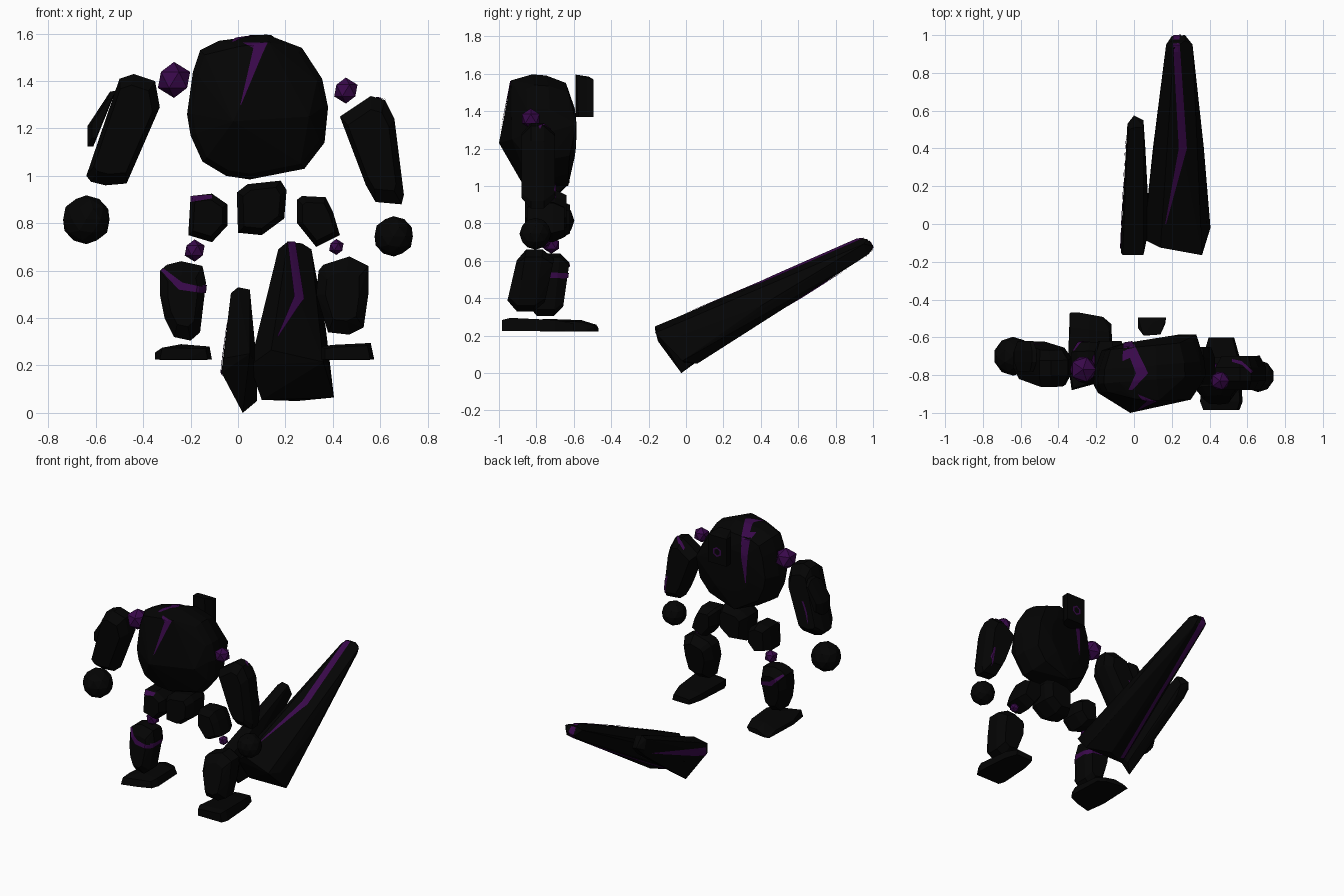
import bpy, bmesh
from mathutils import Vector
from mathutils.bvhtree import BVHTree


def material(name, rgb):
    m = bpy.data.materials.new(name)
    m.diffuse_color = (*rgb, 1)
    return m


STONE = material("black_stone", (0.0012, 0.0012, 0.0012))
GLOW = material("purple_crystal", (0.04, 0.0025, 0.068))
trees = {}


def finish(name, bm, mat):
    me = bpy.data.meshes.new(name)
    bm.to_mesh(me)
    me.materials.append(mat)
    bpy.context.collection.objects.link(bpy.data.objects.new(name, me))
    trees[name] = BVHTree.FromBMesh(bm)
    bm.free()


def hull(name, pts, mat=STONE):
    """Faceted rock: convex hull of a few points."""
    bm = bmesh.new()
    for p in pts:
        bm.verts.new(p)
    r = bmesh.ops.convex_hull(bm, input=bm.verts)
    junk = {g for g in r["geom_interior"] + r["geom_unused"] if isinstance(g, bmesh.types.BMVert)}
    bmesh.ops.delete(bm, geom=list(junk), context='VERTS')
    bmesh.ops.recalc_face_normals(bm, faces=bm.faces)
    finish(name, bm, mat)


def rock(name, outline, slices, extra=(), twist=0, lean=0, zc=None):
    """Front outline repeated at several depths (y, scale)."""
    xs, zs = zip(*outline)
    cx, cz = (min(xs) + max(xs)) / 2, (min(zs) + max(zs)) / 2
    zc = cz if zc is None else zc
    pts = [(cx + (x - cx) * s, y + twist * (x - cx) + lean * (z - cz), zc + (z - zc) * s)
           for y, s in slices for x, z in outline]
    hull(name, pts + list(extra))


def ball(name, c, r, sub, mat):
    bm = bmesh.new()
    bmesh.ops.create_icosphere(bm, subdivisions=sub, radius=r)
    bmesh.ops.translate(bm, verts=bm.verts, vec=c)
    finish(name, bm, mat)


def stripe(name, target, axis, side, left, right, n=10):
    """Thin vein between two 2D lines, projected on a rock from one side."""
    i = "xyz".index(axis)
    d = Vector((0, 0, 0))
    d[i] = -side
    bm = bmesh.new()

    def drop(p):
        o = list(p)
        o.insert(i, 3 * side)
        hit = trees[target].ray_cast(Vector(o), d)[0]
        return bm.verts.new(hit - d * 0.005) if hit else None

    rows = []
    for k in range(len(left) - 1):
        for j in range(n + (k == len(left) - 2)):
            a = Vector(left[k]).lerp(Vector(left[k + 1]), j / n)
            b = Vector(right[k]).lerp(Vector(right[k + 1]), j / n)
            rows.append([drop(a.lerp(b, t / 3)) for t in range(4)])
    for r, s in zip(rows, rows[1:]):
        for k in range(3):
            q = [r[k], r[k + 1], s[k + 1], s[k]]
            if all(q):
                f = bm.faces.new(q)
                f.normal_update()
                if f.normal.dot(d) > 0:
                    f.normal_flip()
    finish(name, bm, GLOW)


# Torso
rock("torso", [(.05, .985), (-.05, 1.0), (-.15, 1.06), (-.2, 1.17), (-.215, 1.26), (-.19, 1.44),
               (-.16, 1.53), (-.08, 1.57), (.12, 1.597), (.27, 1.54), (.355, 1.41), (.38, 1.29),
               (.365, 1.14), (.28, 1.03)],
     [(-.87, .92), (-.825, 1), (-.75, .98), (-.645, .85), (-.61, .5)],
     extra=[(-.02, -1, 1.23), (.05, -.98, 1.23), (0, -.925, 1.545), (.13, -.935, 1.565), (.3, -.93, 1.25),
            (.05, -.63, 1.0), (.33, -.585, 1.33)], twist=.08)
stripe("torso_front_vein", "torso", "y", -1, [(.02, 1.562), (.065, 1.54), (.01, 1.3)],
       [(.125, 1.562), (.105, 1.52), (.013, 1.3)])
stripe("torso_top_vein", "torso", "z", 1, [(-.05, -.635), (.01, -.79), (-.03, -.88)],
       [(0, -.635), (.075, -.79), (-.01, -.88)])
stripe("torso_back_vein", "torso", "y", 1, [(-.06, 1.555), (-.055, 1.4), (-.045, 1.22)],
       [(.0, 1.555), (-.01, 1.4), (-.04, 1.22)])

# Head and its hexagonal eye ring
hull("head", [(x, y, z) for z in (1.37, 1.57)
              for x, y in [(.02, -.495), (.17, -.495), (.165, -.53), (.14, -.575), (.07, -.59), (.02, -.55)]]
     + [(.05, -.59, 1.595), (.14, -.585, 1.595), (.1, -.52, 1.585)])
hexa = [(.0, 1), (.87, .5), (.87, -.5), (0, -1), (-.87, -.5), (-.87, .5), (0, 1)]
stripe("eye_ring", "head", "y", 1, [(.093 + .036 * a, 1.46 + .036 * b) for a, b in hexa],
       [(.093 + .024 * a, 1.46 + .024 * b) for a, b in hexa], n=1)

# Arms and forearm plate
rock("left_arm", [(-.64, 1.0), (-.62, .975), (-.56, .96), (-.47, .968), (-.33, 1.29), (-.35, 1.40),
                  (-.44, 1.43), (-.5, 1.41)],
     [(-.84, .8), (-.78, 1), (-.7, 1), (-.645, .75)], lean=-.1)
rock("right_arm", [(.43, 1.25), (.56, 1.337), (.62, 1.32), (.66, 1.24), (.70, .92), (.69, .88),
                   (.58, .89), (.54, .96)],
     [(-.88, .75), (-.83, 1), (-.76, 1), (-.70, .75)])
rock("left_arm_plate", [(-.635, 1.125), (-.61, 1.125), (-.515, 1.36), (-.54, 1.355), (-.635, 1.21)],
     [(-.78, .7), (-.73, 1), (-.67, 1), (-.62, .7)])
stripe("left_arm_vein", "left_arm", "y", 1, [(-.5, 1.2), (-.535, 1.13), (-.55, 1.06)],
       [(-.485, 1.2), (-.52, 1.13), (-.545, 1.06)])
stripe("right_arm_top_vein", "right_arm", "z", 1, [(.52, -.715), (.57, -.725), (.63, -.78)],
       [(.52, -.73), (.57, -.745), (.62, -.79)])
stripe("right_arm_side_vein", "right_arm", "y", 1, [(.635, 1.06), (.65, .98), (.655, .92)],
       [(.65, 1.06), (.67, .98), (.66, .92)])

# Hands and crystal joints
ball("left_hand", (-.64, -.7, .815), .103, 2, STONE)
ball("right_hand", (.657, -.805, .745), .085, 2, STONE)
for name, c, r in [("left_shoulder_crystal", (-.27, -.77, 1.405), .076),
                   ("right_shoulder_crystal", (.455, -.83, 1.36), .055),
                   ("left_knee_crystal", (-.183, -.72, .685), .047),
                   ("right_knee_crystal", (.415, -.76, .70), .034)]:
    ball(name, c, r, 1, GLOW)

# Pelvis, thighs, shins
rock("pelvis", [(-.005, .93), (.04, .965), (.18, .98), (.205, .94), (.195, .82), (.1, .75), (0, .76)],
     [(-.86, .75), (-.8, 1), (-.7, 1), (-.64, .75)])
rock("left_thigh", [(-.2, .915), (-.11, .925), (-.045, .88), (-.045, .79), (-.11, .72), (-.21, .75)],
     [(-.82, .75), (-.78, 1), (-.68, 1), (-.62, .75)])
rock("right_thigh", [(.25, .9), (.27, .915), (.37, .91), (.4, .85), (.43, .75), (.33, .70), (.25, .8)],
     [(-.85, .75), (-.8, 1), (-.71, 1), (-.65, .75)])
stripe("left_thigh_vein", "left_thigh", "y", -1, [(-.2, .915), (-.11, .92)], [(-.2, .89), (-.11, .905)])
rock("left_shin", [(-.33, .6), (-.3, .625), (-.24, .64), (-.15, .62), (-.135, .55), (-.16, .34),
                   (-.2, .305), (-.27, .32), (-.31, .4), (-.33, .5)],
     [(-.83, .65), (-.78, 1), (-.69, 1), (-.64, .7)], lean=.1)
rock("right_shin", [(.34, .6), (.36, .625), (.47, .66), (.55, .62), (.55, .5), (.53, .36), (.47, .33),
                    (.38, .34), (.33, .5)],
     [(-.93, .65), (-.88, 1), (-.79, 1), (-.73, .7)], lean=.15)
for side, word in ((-1, "front"), (1, "back")):
    stripe("left_shin_vein_" + word, "left_shin", "y", side, [(-.315, .61), (-.235, .55), (-.145, .53)],
           [(-.325, .6), (-.25, .52), (-.145, .505)])
stripe("left_shin_vein_inner", "left_shin", "x", 1, [(-.8, .54), (-.64, .535)], [(-.8, .505), (-.64, .51)])

# Feet
rock("left_foot", [(-.35, .225), (-.35, .255), (-.24, .29), (-.12, .28), (-.11, .225)],
     [(-.8, .85), (-.75, 1), (-.56, .9), (-.48, .55)], twist=-.1, zc=.22,
     extra=[(-.33, -.88, .225), (-.32, -.87, .275), (-.22, -.85, .225),
            (-.34, -.47, .225), (-.12, -.53, .225), (-.14, -.53, .255)])
rock("right_foot", [(.35, .225), (.35, .28), (.4, .287), (.56, .295), (.575, .225)],
     [(-.985, .85), (-.94, 1), (-.7, .85), (-.6, .6)], zc=.22)

# Great blade lying behind, with a shorter side blade
hull("main_blade", [(.14, -.125, .265), (.36, -.165, .215), (.05, -.08, .2), (.1, -.01, .055),
                    (.405, -.02, .065), (.385, -.06, .19), (.25, .06, .05), (.39, .05, .14), (.37, .4, .36),
                    (.1, .4, .4), (.235, .5, .533), (.17, .95, .69), (.31, .95, .69), (.2, .995, .66),
                    (.27, 1.0, .68), (.2, .93, .605), (.28, .93, .605), (.2, .975, .635), (.28, .975, .635),
                    (.2, .97, .715), (.27, .97, .715), (.21, .93, .722)])
hull("side_blade", [(-.07, -.15, .17), (-.06, -.165, .23), (.05, -.165, .25), (.02, -.025, .0),
                    (.08, .03, .05), (.08, -.02, .2), (-.06, .1, .2), (-.035, .53, .44), (0, .575, .46),
                    (.05, .55, .44), (-.03, .5, .505), (0, .51, .53), (.05, .51, .52), (.06, .4, .32),
                    (-.02, .5, .38), (.04, .5, .38)])
stripe("blade_top_vein", "main_blade", "z", 1, [(.205, .985), (.237, .4), (.165, 0)],
       [(.24, .985), (.28, .4), (.17, 0)], n=16)
stripe("blade_tip_vein", "main_blade", "y", 1, [(.205, .712), (.21, .63)], [(.24, .712), (.255, .63)])
stripe("blade_lower_vein", "main_blade", "z", -1, [(.215, .985), (.175, .5), (.115, .03)],
       [(.255, .985), (.205, .5), (.145, .03)], n=16)
stripe("blade_side_vein", "main_blade", "x", -1, [(.34, .285), (.01, .1)], [(.34, .28), (.01, .07)])
stripe("side_blade_vein", "side_blade", "x", -1, [(.45, .39), (-.13, .215)], [(.45, .385), (-.13, .15)], n=16)
